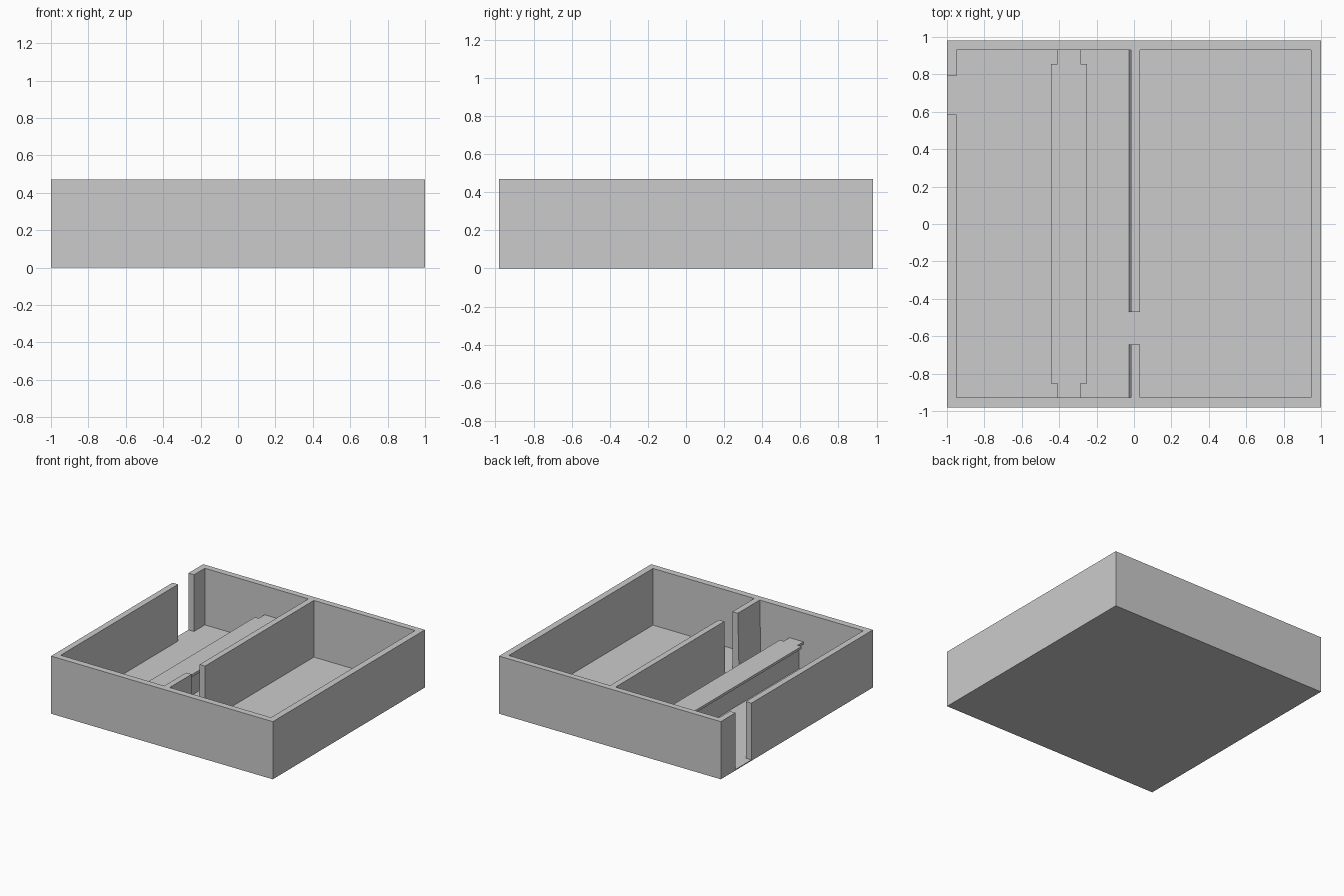
import bpy, bmesh
from mathutils import Vector

if "Cube" in bpy.data.objects:
    bpy.data.objects.remove(bpy.data.objects["Cube"])

FLOOR, TOP = 0.008, 0.47


def extrude(name, points, offset):
    """Extrude a closed planar outline along an offset vector."""
    bm = bmesh.new()
    face = bm.faces.new([bm.verts.new(p) for p in points])
    geo = bmesh.ops.extrude_face_region(bm, geom=[face])["geom"]
    bmesh.ops.translate(bm, vec=Vector(offset),
                        verts=[g for g in geo if isinstance(g, bmesh.types.BMVert)])
    bmesh.ops.recalc_face_normals(bm, faces=bm.faces)
    mesh = bpy.data.meshes.new(name)
    bm.to_mesh(mesh)
    bm.free()
    ob = bpy.data.objects.new(name, mesh)
    bpy.context.collection.objects.link(ob)
    return ob


def plan(name, outline, z0, z1):
    return extrude(name, [(x, y, z0) for x, y in outline], (0, 0, z1 - z0))


# outer walls, one continuous outline broken by the doorway on the left
door0, door1 = 0.585, 0.79
inner = [(-0.95, door0), (-0.95, -0.927), (0.947, -0.927),
         (0.947, 0.93), (-0.95, 0.93), (-0.95, door1)]
outer = [(-1, door1), (-1, 0.98), (1, 0.98), (1, -0.98), (-1, -0.98), (-1, door0)]
plan("outer_walls", inner + outer, 0, TOP)

# floor, with a threshold reaching through the doorway
plan("floor", inner + [(-1, door1), (-1, door0)], 0, FLOOR)

# partition, slightly tapered on its left face, split by an inner doorway
for name, y0, y1 in (("partition_front", -0.927, -0.645), ("partition_back", -0.47, 0.93)):
    section = [(-0.026, FLOOR), (0.033, FLOOR), (0.033, TOP), (-0.016, TOP)]
    extrude(name, [(x, y0, z) for x, z in section], (0, y1 - y0, 0))

# counter: low wall below a top with narrower ends
cx = -0.3475
plan("counter_base", [(cx - 0.025, -0.927), (cx + 0.025, -0.927),
                      (cx + 0.025, 0.93), (cx - 0.025, 0.93)], FLOOR, 0.215)
right = [(0.0625, -0.927), (0.0625, -0.853), (0.0975, -0.853),
         (0.0975, 0.855), (0.0625, 0.855), (0.0625, 0.93)]
left = [(-x, y) for x, y in reversed(right)]
plan("counter_top", [(cx + x, y) for x, y in right + left], 0.215, 0.235)
